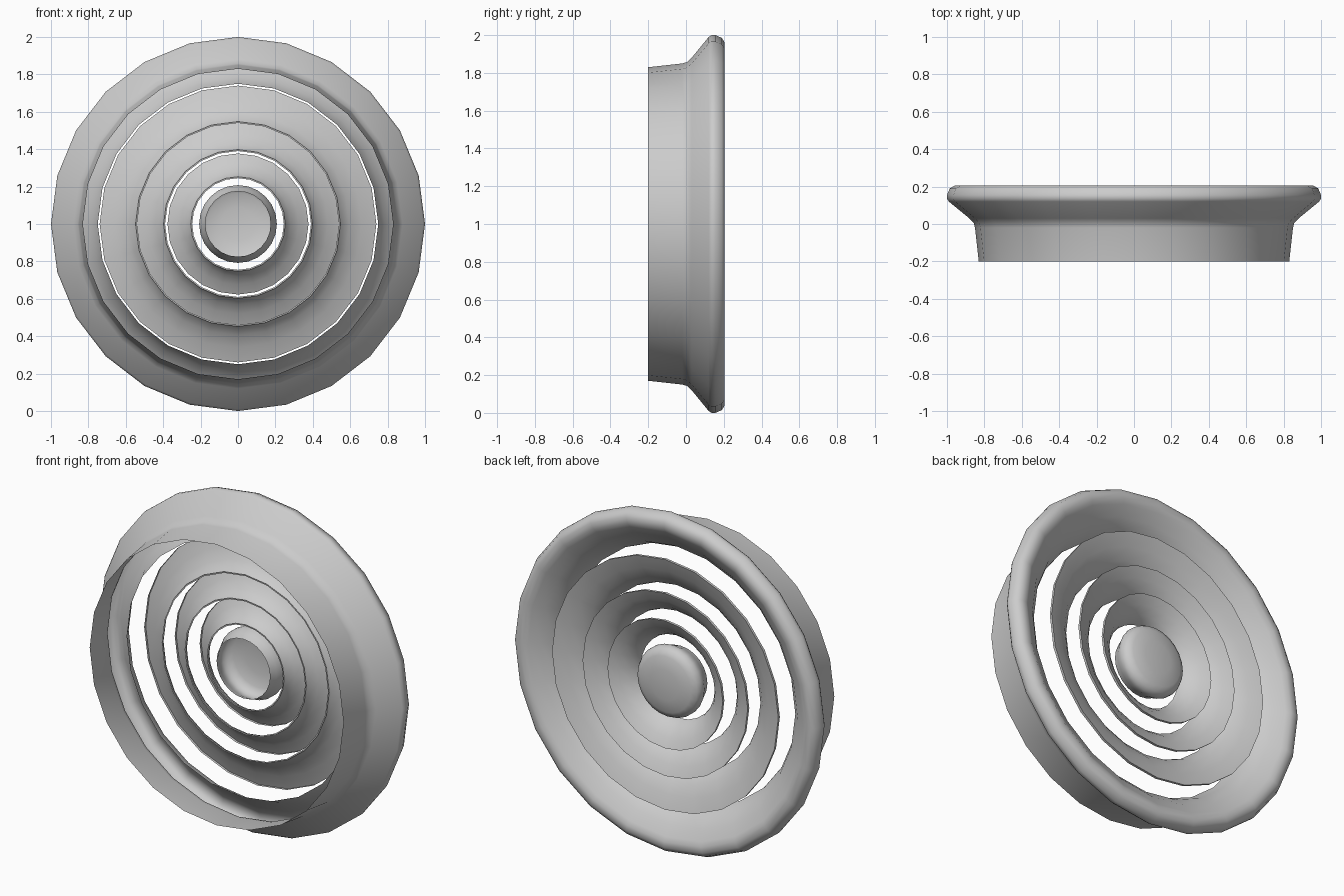
import bpy, bmesh, math

if "Cube" in bpy.data.objects:
    bpy.data.objects.remove(bpy.data.objects["Cube"])

SEG = 24


def lathe(name, profile):
    """Spin (radius, y) points around the y axis at z = 1."""
    bm = bmesh.new()
    rings = []
    for r, y in profile:
        if r == 0:
            rings.append([bm.verts.new((0, y, 1))])
        else:
            rings.append([bm.verts.new((r * math.sin(math.tau * i / SEG), y,
                                        1 + r * math.cos(math.tau * i / SEG)))
                          for i in range(SEG)])
    for a, b in zip(rings, rings[1:]):
        for i in range(SEG):
            j = (i + 1) % SEG
            if len(b) == 1:
                bm.faces.new((a[i], a[j], b[0]))
            else:
                bm.faces.new((a[i], a[j], b[j], b[i]))
    bmesh.ops.recalc_face_normals(bm, faces=bm.faces)
    mesh = bpy.data.meshes.new(name)
    bm.to_mesh(mesh)
    bm.free()
    ob = bpy.data.objects.new(name, mesh)
    bpy.context.collection.objects.link(ob)
    bpy.ops.object.select_all(action='DESELECT')
    ob.select_set(True)
    bpy.context.view_layer.objects.active = ob
    bpy.ops.object.shade_smooth_by_angle(angle=math.radians(40))
    return ob


# Outer frame: duct neck, flare, rounded rim and inward-turned throat
lathe("outer_frame", [
    (.83, -.20), (.85, -.02), (.857, .005), (.88, .03), (.99, .12),
    (1.0, .135), (1.0, .155), (.985, .19), (.96, .205), (.925, .205),
    (.90, .19), (.84, .155), (.785, .10), (.755, .045), (.75, .03)])

# Three concentric trumpet-shaped vanes, each with a small folded outer lip
for name, outer, inner in (("outer_vane", .74, .54),
                           ("middle_vane", .54, .39),
                           ("inner_vane", .377, .245)):
    w = outer - inner
    lathe(name, [(outer, .18), (outer, .195), (inner + .6 * w, .167),
                 (inner + .27 * w, .13), (inner + .05 * w, .09),
                 (inner, .07), (inner + .008, .07)])

# Central button: domed shell, open at the front
lathe("centre_button", [
    (.175, .05), (.19, .09), (.208, .125), (.208, .15), (.195, .175),
    (.165, .19), (.09, .202), (0, .205)])
